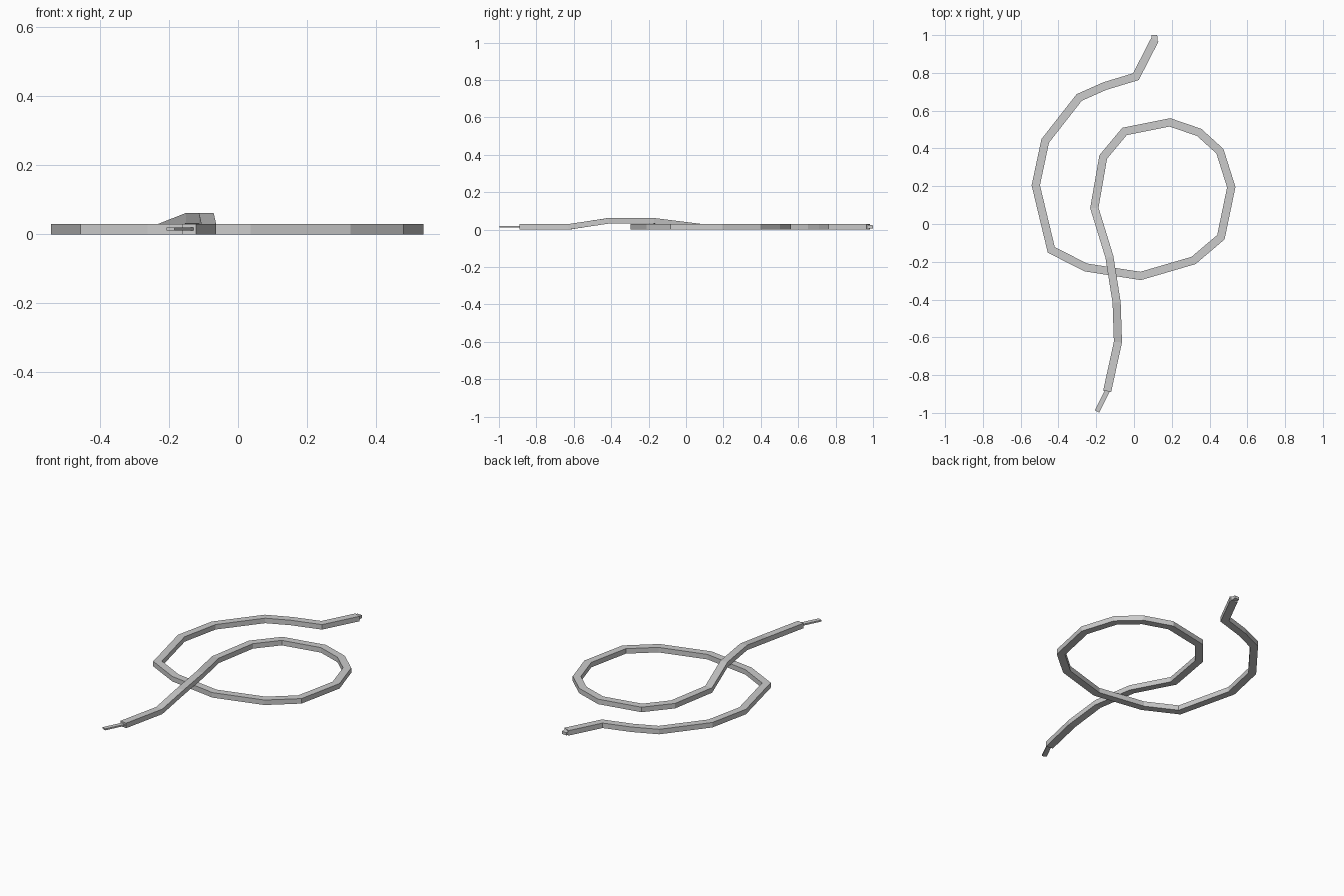
import bpy, bmesh
from mathutils import Vector

if "Cube" in bpy.data.objects:
    bpy.data.objects.remove(bpy.data.objects["Cube"])


def sweep(name, path, sizes):
    """Rectangular section swept along a path with mitred corners (upright sides)."""
    pts = [Vector(p) for p in path]
    bm = bmesh.new()
    rings = []
    for i, (p, (w, h)) in enumerate(zip(pts, sizes)):
        a = (p - pts[i - 1]).xy.normalized() if i else None
        b = (pts[i + 1] - p).xy.normalized() if i < len(pts) - 1 else None
        a, b = a or b, b or a
        n = Vector((-(a + b).y, (a + b).x)).normalized()
        k = w / 2 / n.dot(Vector((-b.y, b.x)))
        side, up = Vector((n.x * k, n.y * k, 0)), Vector((0, 0, h / 2))
        rings.append([bm.verts.new(v) for v in
                      (p - side - up, p + side - up, p + side + up, p - side + up)])
    for r, s in zip(rings, rings[1:]):
        for j in range(4):
            bm.faces.new((r[j], r[(j + 1) % 4], s[(j + 1) % 4], s[j]))
    bm.faces.new(rings[0])
    bm.faces.new(rings[-1])
    bmesh.ops.recalc_face_normals(bm, faces=bm.faces)
    mesh = bpy.data.meshes.new(name)
    bm.to_mesh(mesh)
    bm.free()
    obj = bpy.data.objects.new(name, mesh)
    bpy.context.collection.objects.link(obj)
    return obj


LOW, HIGH = 0.015, 0.047

# Looped cord lying on the ground, lifted where it crosses over itself
flat = [(0.11, 0.975), (0.01, 0.78), (-0.155, 0.73), (-0.29, 0.67), (-0.47, 0.44),
        (-0.52, 0.205), (-0.438, -0.137), (-0.255, -0.23), (0.035, -0.275),
        (0.315, -0.193), (0.46, -0.07), (0.515, 0.195), (0.455, 0.385),
        (0.345, 0.485), (0.19, 0.538), (-0.05, 0.49), (-0.163, 0.355), (-0.21, 0.085)]
raised = [(-0.13, -0.175), (-0.092, -0.415)]
end = [(-0.085, -0.625), (-0.142, -0.885)]
path = ([(x, y, LOW) for x, y in flat] + [(x, y, HIGH) for x, y in raised]
        + [(x, y, LOW) for x, y in end])
sweep("cord", path, [(0.043, 0.03)] * len(path))

# Short narrowed stub at the top end
sweep("end_stub", [(0.107, 0.965, LOW), (0.108, 1.0, LOW)], [(0.034, 0.024), (0.03, 0.016)])

# Thin flat tail at the lower end
sweep("tail_tip", [(-0.14, -0.88, LOW + 0.001), (-0.196, -0.992, LOW + 0.001)], [(0.026, 0.009)] * 2)
